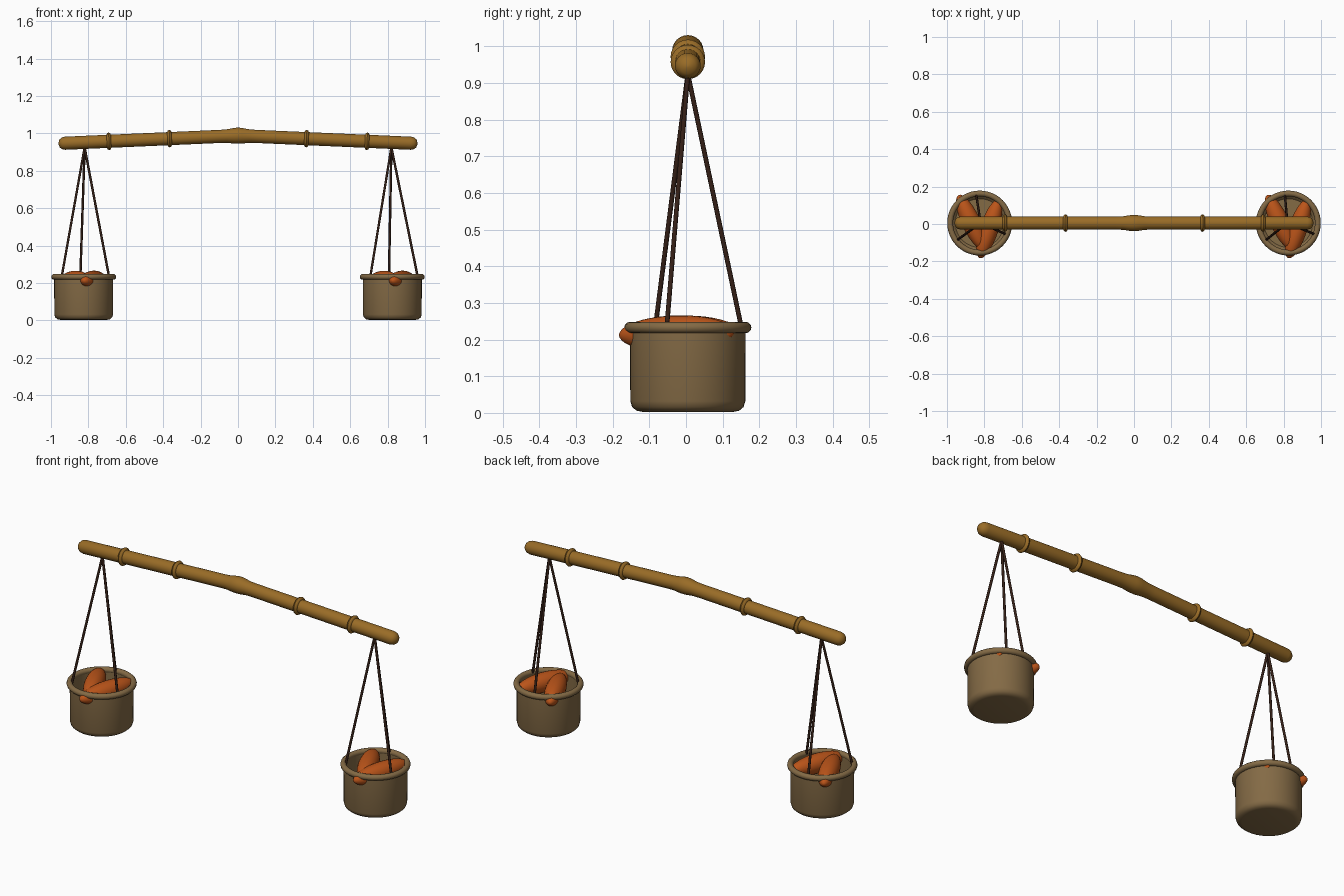
import bpy, bmesh
from math import sin, cos, pi, radians, sqrt
from mathutils import Vector

if "Cube" in bpy.data.objects:
    bpy.data.objects.remove(bpy.data.objects["Cube"])

CY = 0.005      # shared centre line in y
BX = 0.825      # basket distance from the middle


def material(name, rgb):
    m = bpy.data.materials.new(name)
    m.diffuse_color = (*rgb, 1)
    m.use_nodes = True
    m.node_tree.nodes["Principled BSDF"].inputs["Base Color"].default_value = m.diffuse_color
    return m


BAMBOO = material("bamboo", (0.32, 0.15, 0.02))
CLAY = material("basket_brown", (0.23, 0.145, 0.06))
ROPE = material("rope_brown", (0.035, 0.014, 0.008))
ORANGE = material("root_orange", (0.50, 0.09, 0.01))


def finish(bm, name, mat, angle=40):
    bmesh.ops.recalc_face_normals(bm, faces=bm.faces)
    me = bpy.data.meshes.new(name)
    bm.to_mesh(me)
    bm.free()
    me.materials.append(mat)
    ob = bpy.data.objects.new(name, me)
    bpy.context.collection.objects.link(ob)
    bpy.ops.object.select_all(action='DESELECT')
    bpy.context.view_layer.objects.active = ob
    ob.select_set(True)
    bpy.ops.object.shade_smooth_by_angle(angle=radians(angle))
    return ob


def sweep(name, pts, radii, mat, n=24):
    """Round tube along a path with a radius at each point."""
    bm = bmesh.new()
    pts = [Vector(p) for p in pts]
    rings = []
    for i, (p, r) in enumerate(zip(pts, radii)):
        t = pts[min(i + 1, len(pts) - 1)] - pts[max(i - 1, 0)]
        q = t.to_track_quat('Z', 'Y')
        rings.append([bm.verts.new(p + q @ Vector((r * cos(a), r * sin(a), 0)))
                      for a in (2 * pi * k / n for k in range(n))])
    for a, b in zip(rings, rings[1:]):
        for k in range(n):
            bm.faces.new((a[k], a[(k + 1) % n], b[(k + 1) % n], b[k]))
    bm.faces.new(rings[0])
    bm.faces.new(rings[-1])
    return finish(bm, name, mat)


def lathe(name, profile, centre, mat, n=48, closed=False):
    """Spin an (r, z) profile about a vertical axis."""
    bm = bmesh.new()
    vs = [bm.verts.new((r, 0, z)) for r, z in profile]
    es = [bm.edges.new(e) for e in zip(vs, vs[1:])]
    if closed:
        es.append(bm.edges.new((vs[-1], vs[0])))
    bmesh.ops.spin(bm, geom=vs + es, cent=(0, 0, 0), axis=(0, 0, 1),
                   angle=2 * pi, steps=n, use_duplicate=False)
    bmesh.ops.remove_doubles(bm, verts=bm.verts, dist=1e-5)
    bmesh.ops.translate(bm, verts=bm.verts, vec=centre)
    return finish(bm, name, mat)


def pole_point(x):
    return (x, CY, 0.988 - 0.044 * abs(x))


# carrying pole: rounded ends, swollen middle
half = [(0.0, 0.043), (0.02, 0.042), (0.06, 0.036), (0.10, 0.035), (0.5, 0.035),
        (0.925, 0.035), (0.942, 0.031), (0.954, 0.021), (0.96, 0.003)]
prof = [(-x, r) for x, r in reversed(half[1:])] + half
sweep("carrying_pole", [pole_point(x) for x, r in prof], [r for x, r in prof], BAMBOO)

# bamboo joint rings
for i, x in enumerate((-0.69, -0.366, 0.366, 0.69)):
    offs = [(-0.012, 0.034), (-0.008, 0.043), (0, 0.047), (0.008, 0.043), (0.012, 0.034)]
    sweep(f"bamboo_joint_{i}", [pole_point(x + d) for d, r in offs],
          [r for d, r in offs], BAMBOO)

for side, sx in (("left", -BX), ("right", BX)):
    c = Vector((sx, CY, 0))

    # hollow basket and rolled rim
    lathe(f"{side}_basket", [(0, 0.003), (0.125, 0.003), (0.14, 0.006), (0.152, 0.016),
                             (0.157, 0.032), (0.158, 0.235), (0.145, 0.235),
                             (0.143, 0.035), (0.13, 0.022), (0, 0.022)], c, CLAY)
    lathe(f"{side}_basket_rim", [(0.158 + 0.0155 * cos(2 * pi * k / 12),
                                  0.233 + 0.0155 * sin(2 * pi * k / 12))
                                 for k in range(12)], c, CLAY, closed=True)

    # three ropes up to the pole
    top = Vector((0.82 if sx > 0 else -0.82, CY, 0.925))
    for i in range(3):
        a = radians(97 + 120 * i)
        foot = c + Vector((0.147 * cos(a), 0.147 * sin(a), 0.235))
        sweep(f"{side}_rope_{i}", [foot, top], [0.0065, 0.0065], ROPE, n=10)

    # two tapered roots, poking through the basket wall
    roots = (((-0.112, 0.15, 0.213), (0.02, -0.14, 0.218)),
             ((0.0, -0.187, 0.212), (0.102, 0.125, 0.22)))
    for i, (a, b) in enumerate(roots):
        a, b = c + Vector(a), c + Vector(b)
        us = [-0.999 * cos(pi * k / 20) for k in range(21)]
        sweep(f"{side}_root_{i}", [a.lerp(b, (u + 1) / 2) for u in us],
              [0.05 * sqrt(1 - u * u) for u in us], ORANGE)
